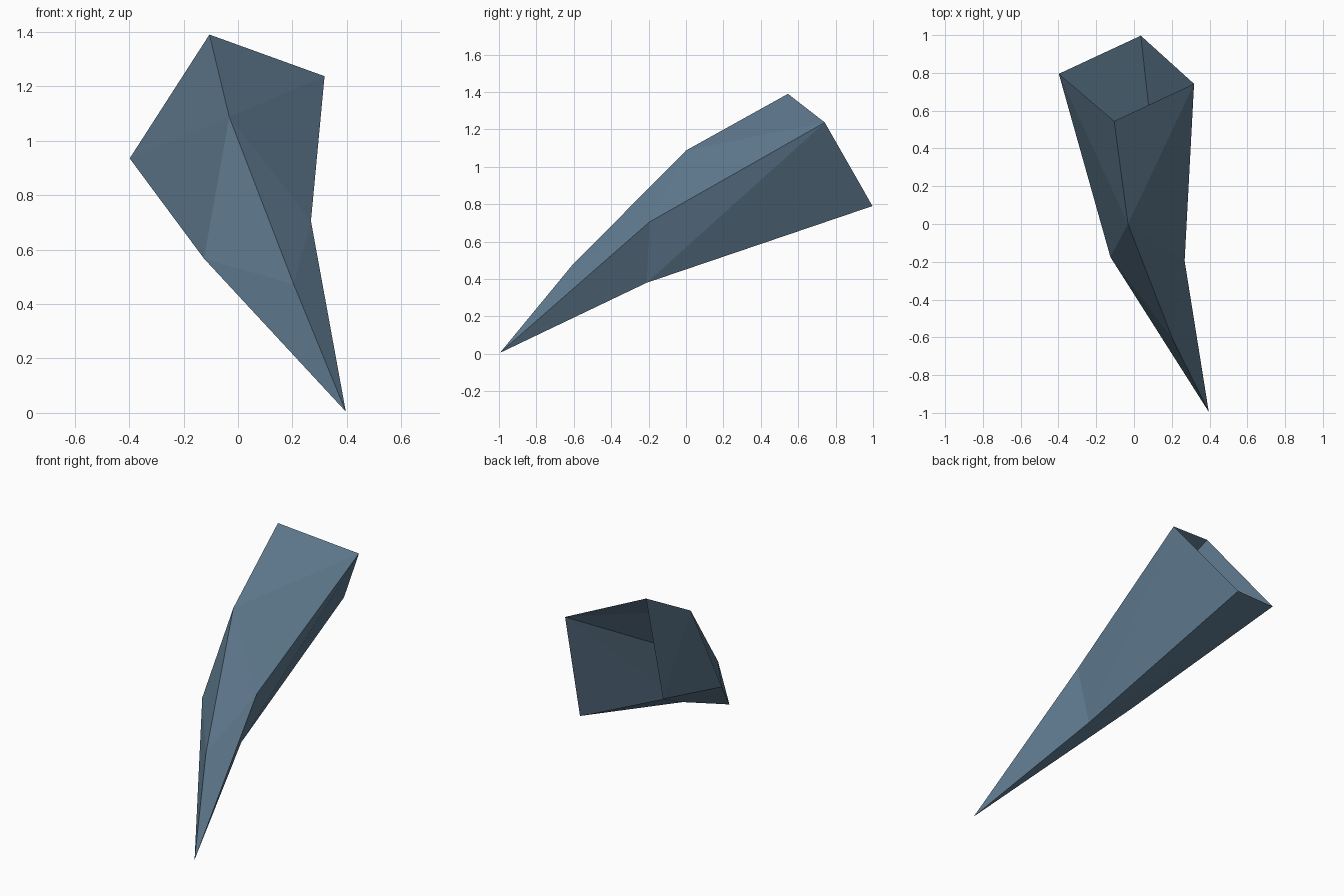
import bpy

if "Cube" in bpy.data.objects:
    bpy.data.objects.remove(bpy.data.objects["Cube"])

# One flat colour
mat = bpy.data.materials.new("slate blue")
mat.diffuse_color = (0.115, 0.195, 0.275, 1)
mat.use_nodes = True
mat.node_tree.nodes["Principled BSDF"].inputs["Base Color"].default_value = mat.diffuse_color

# Bent four-sided spike, open at the wide end: rings run top, right, bottom, left
rim = [(-0.105, 0.545, 1.39), (0.318, 0.742, 1.237), (0.036, 0.997, 0.79), (-0.398, 0.795, 0.935)]
bend = [(-0.032, 0.0, 1.087), (0.268, -0.195, 0.705), (0.17, -0.21, 0.38), (-0.125, -0.175, 0.567)]
ridge = [(0.205, -0.61, 0.472)]
point = [(0.396, -0.995, 0.005)]
verts = rim + bend + ridge + point
RIDGE, TIP = 8, 9

faces = []
for i in range(4):
    j = (i + 1) % 4
    # wide section, split from the side corners of the rim
    if i % 2 == 0:
        faces += [(i, 4 + i, j), (j, 4 + i, 4 + j)]
    else:
        faces += [(i, 4 + i, 4 + j), (i, 4 + j, j)]
    # tapering section; the upper sides pass over the extra ridge corner
    if i == 0:
        faces += [(4, RIDGE, 5), (5, RIDGE, TIP)]
    elif i == 3:
        faces += [(7, RIDGE, 4), (7, TIP, RIDGE)]
    else:
        faces.append((4 + i, TIP, 4 + j))

mesh = bpy.data.meshes.new("hollow_spike")
mesh.from_pydata(verts, [], faces)
mesh.materials.append(mat)
mesh.update()
obj = bpy.data.objects.new("hollow_spike", mesh)
bpy.context.collection.objects.link(obj)
